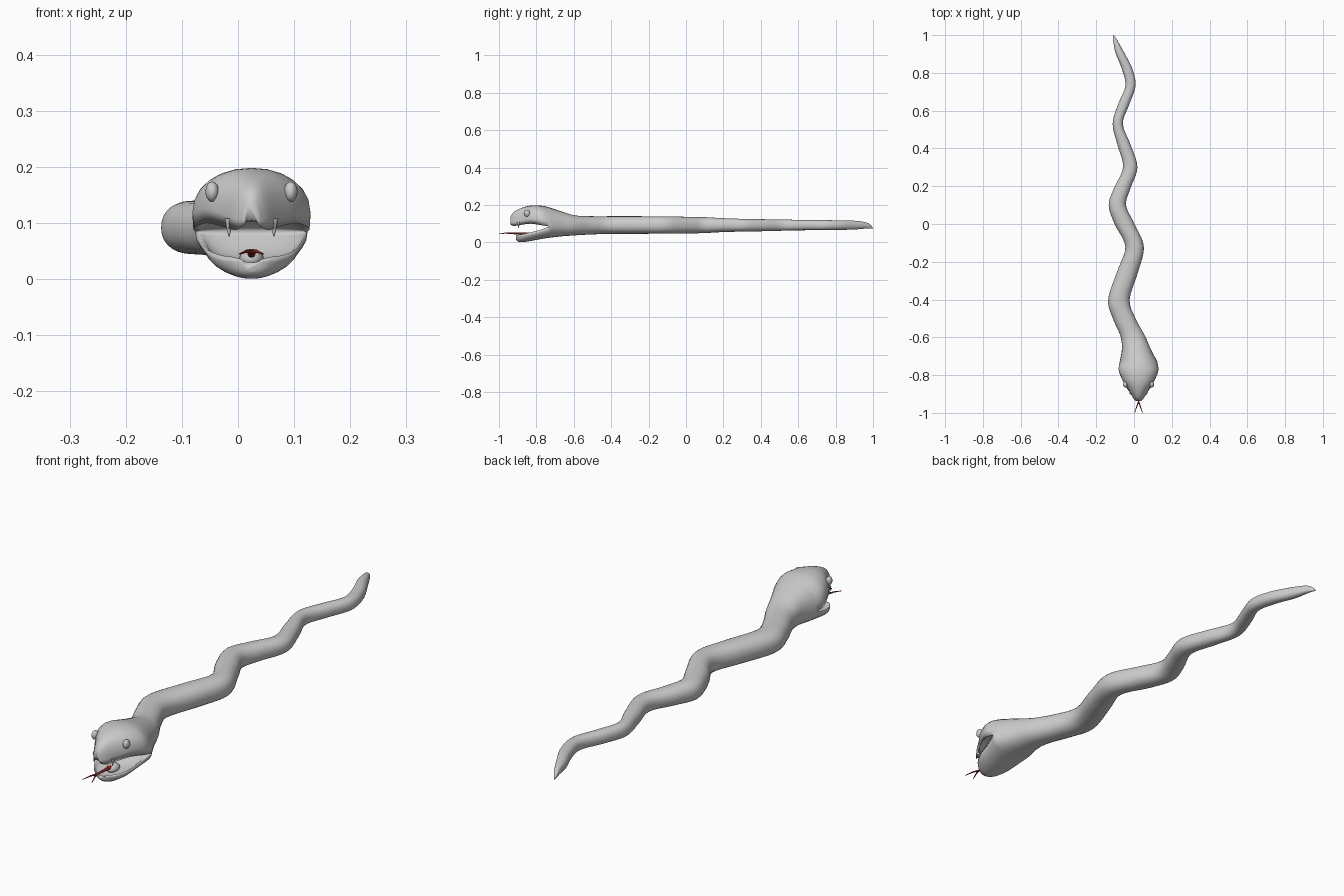
import bpy, bmesh
from math import sin, cos, pi, copysign

if "Cube" in bpy.data.objects:
    bpy.data.objects.remove(bpy.data.objects["Cube"])

N = 14      # segments per half section
HX = 0.024  # head centre line


def refine(st, steps):
    """Catmull-Rom interpolation between stations"""
    out = []
    for i in range(len(st) - 1):
        a, b, c, d = st[max(i - 1, 0)], st[i], st[i + 1], st[min(i + 2, len(st) - 1)]
        for s in range(steps):
            t = s / steps
            out.append(tuple(0.5 * (2 * q + (r - p) * t + (2 * p - 5 * q + 4 * r - u) * t * t
                                    + (3 * q - p - 3 * r + u) * t ** 3)
                             for p, q, r, u in zip(a, b, c, d)))
    return out + [st[-1]]


def arc(y, x, hw, edge, out, tuck=0):
    pts = []
    for i in range(N + 1):
        c, s = cos(pi * i / N), sin(pi * i / N)
        if i in (0, N):
            s = 0
        w = hw * (1 - tuck * (1 - s) ** 2)
        pts.append((x + w * copysign(abs(c) ** 0.9, c), y, edge + (out - edge) * s ** 0.9))
    return pts


def body_ring(y, x, hw, top, bot, mid):
    return arc(y, x, hw, mid, top) + arc(y, x, hw, mid, bot)[-2:0:-1]


def jaw_ring(y, hw, edge, out, inn, tuck):
    inner = arc(y, HX, hw * (1 - tuck) * 0.92, edge, inn)
    return arc(y, HX, hw, edge, out, tuck) + inner[-2:0:-1]


def loft(bm, rings, cap):
    vs = [[bm.verts.new(p) for p in r] for r in rings]
    for a, b in zip(vs, vs[1:]):
        for i in range(len(a)):
            j = (i + 1) % len(a)
            bm.faces.new((a[i], a[j], b[j], b[i]))
    if cap:
        bm.faces.new(vs[-1])


def finish(bm, name, angle=180):
    bmesh.ops.recalc_face_normals(bm, faces=bm.faces)
    me = bpy.data.meshes.new(name)
    bm.to_mesh(me)
    bm.free()
    for p in me.polygons:
        p.use_smooth = True
    ob = bpy.data.objects.new(name, me)
    bpy.context.collection.objects.link(ob)
    return ob


# Body, from the mouth corner to the tail: y, x, half width, top, bottom, middle
body = [(-0.73, HX, .100, .187, .025, .085), (-0.66, .012, .076, .164, .033, .092),
        (-0.59, -.008, .065, .144, .038, .092), (-0.5, -.052, .060, .140, .043, .092),
        (-0.4, -.080, .057, .140, .045, .092), (-0.25, -.033, .056, .140, .046, .092),
        (-0.12, .003, .049, .139, .047, .092), (0, -.050, .053, .137, .048, .092),
        (.1, -.088, .046, .135, .050, .092), (.19, -.062, .044, .130, .055, .092),
        (.3, -.020, .038, .126, .058, .092), (.42, -.053, .035, .124, .060, .092),
        (.53, -.086, .027, .122, .063, .092), (.63, -.056, .030, .120, .065, .092),
        (.73, -.019, .027, .119, .066, .092), (.82, -.036, .028, .118, .067, .092),
        (.90, -.072, .024, .116, .069, .092), (.96, -.095, .014, .108, .074, .090),
        (.985, -.104, .008, .095, .074, .084), (1.0, -.110, .002, .078, .073, .076)]
# Head shells: y, half width, lip edge, outer height, inner height, lip tuck
upper = [(-0.73, .100, .085, .187, .085, 0), (-0.775, .116, .092, .197, .118, .12),
         (-0.83, .094, .100, .197, .128, .15), (-0.88, .058, .094, .184, .118, .12),
         (-0.92, .032, .088, .163, .104, .1), (-0.938, .014, .096, .138, .106, .05)]
lower = [(-0.73, .100, .085, .025, .085, 0), (-0.78, .089, .067, .017, .042, 0),
         (-0.84, .077, .052, .006, .029, 0), (-0.88, .055, .043, .001, .025, 0),
         (-0.90, .035, .040, .006, .028, 0), (-0.908, .018, .036, .014, .030, 0)]

bm = bmesh.new()
loft(bm, [body_ring(*s) for s in refine(body, 5)], True)
for shell in (upper, lower):
    loft(bm, [jaw_ring(*s) for s in refine(shell, 4)], True)
bmesh.ops.remove_doubles(bm, verts=bm.verts, dist=0.0002)
finish(bm, "snake_body")

# Eyes and fangs on both sides
for side, tag in ((-1, "left"), (1, "right")):
    bpy.ops.mesh.primitive_uv_sphere_add(segments=20, ring_count=12, radius=1,
                                         location=(HX + side * .070, -.85, .156))
    eye = bpy.context.object
    eye.name = "eye_" + tag
    eye.scale = (.012, .016, .018)
    bpy.ops.object.shade_smooth()
    bpy.ops.mesh.primitive_cone_add(vertices=12, radius1=.008, radius2=.001, depth=.032,
                                    location=(HX + side * .040, -.895, .092),
                                    rotation=(pi, 0, 0))
    bpy.context.object.name = "fang_" + tag
    bpy.ops.object.shade_smooth_by_angle()

# Tongue sheath on the mouth floor
bpy.ops.mesh.primitive_uv_sphere_add(segments=20, ring_count=12, radius=1,
                                     location=(HX, -.835, .036))
sheath = bpy.context.object
sheath.name = "tongue_sheath"
sheath.scale = (.022, .03, .018)
bpy.ops.object.shade_smooth()

# Forked tongue
red = bpy.data.materials.new("tongue_red")
red.diffuse_color = (0.3, 0.02, 0.02, 1)
red.use_nodes = True
red.node_tree.nodes["Principled BSDF"].inputs["Base Color"].default_value = red.diffuse_color
cu = bpy.data.curves.new("tongue", 'CURVE')
cu.dimensions = '3D'
cu.bevel_depth = .004
cu.bevel_resolution = 2
cu.use_fill_caps = True
root = [(HX, -.84, .044, 2), (HX, -.90, .047, 1.2), (HX, -.94, .049, .9)]
for side in (-1, 1):
    pts = root + [(HX + side * .009, -.965, .050, .7), (HX + side * .021, -1.0, .045, .3)]
    sp = cu.splines.new('POLY')
    sp.points.add(len(pts) - 1)
    for p, (x, y, z, r) in zip(sp.points, pts):
        p.co = (x, y, z, 1)
        p.radius = r
tongue = bpy.data.objects.new("tongue", cu)
tongue.data.materials.append(red)
bpy.context.collection.objects.link(tongue)
